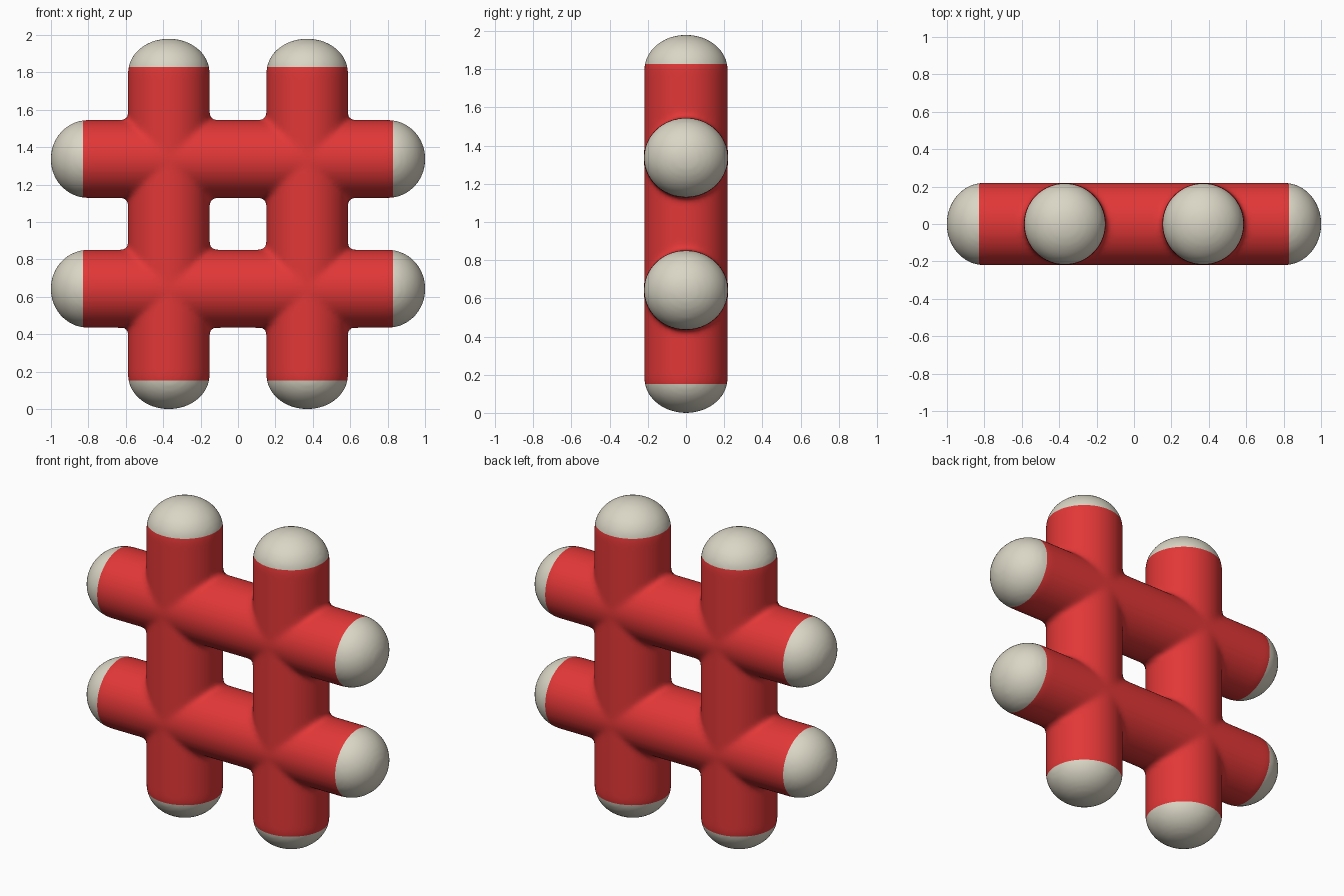
import bpy, bmesh, math
from mathutils import Vector

if "Cube" in bpy.data.objects:
    bpy.data.objects.remove(bpy.data.objects["Cube"])

MID_Z = 0.99                 # height of the lattice centre
SEGMENTS, RINGS = 64, 10


def material(name, colour):
    mat = bpy.data.materials.new(name)
    mat.diffuse_color = (*colour, 1)
    mat.use_nodes = True
    mat.node_tree.nodes["Principled BSDF"].inputs["Base Color"].default_value = mat.diffuse_color
    return mat


red = material("red", (0.76, 0.038, 0.038))
cream = material("cream", (0.70, 0.67, 0.56))


def bar(name, centre, half_length, dome, rad_a, rad_y, upright):
    """Round bar with an ellipsoidal dome on each end."""
    steps = [i * math.pi / 2 / RINGS for i in range(1, RINGS + 1)]
    half = [(half_length - dome + dome * math.cos(t), math.sin(t)) for t in steps]
    profile = half + [(-h, r) for h, r in reversed(half)]

    def place(along, a, y):
        p = Vector((a, y, along)) if upright else Vector((along, y, a))
        return p + Vector(centre)

    bm = bmesh.new()
    rings = []
    for h, r in profile:
        ring = []
        for k in range(SEGMENTS):
            t = 2 * math.pi * k / SEGMENTS
            ring.append(bm.verts.new(place(h, r * rad_a * math.cos(t), r * rad_y * math.sin(t))))
        rings.append(ring)
    for lower, upper in zip(rings, rings[1:]):
        for k in range(SEGMENTS):
            n = (k + 1) % SEGMENTS
            bm.faces.new((lower[k], lower[n], upper[n], upper[k]))
    for ring, end in ((rings[0], half_length), (rings[-1], -half_length)):
        tip = bm.verts.new(place(end, 0, 0))
        for k in range(SEGMENTS):
            bm.faces.new((tip, ring[k], ring[(k + 1) % SEGMENTS]))
    bmesh.ops.recalc_face_normals(bm, faces=bm.faces)
    mesh = bpy.data.meshes.new(name)
    bm.to_mesh(mesh)
    bm.free()
    obj = bpy.data.objects.new(name, mesh)
    bpy.context.collection.objects.link(obj)
    return obj


# Two upright bars and two level bars
bars = []
for s in (-1, 1):
    bars.append(bar("upright_bar", (s * 0.37, 0, MID_Z), 0.991, 0.183, 0.219, 0.219, True))
for s in (-1, 1):
    bars.append(bar("level_bar", (0, 0, MID_Z + s * 0.347), 1.002, 0.20, 0.209, 0.221, False))

# Weld the bars and soften the joints into small fillets
lattice = bars[0]
lattice.name = "lattice"
for other in bars[2:] + bars[1:2]:
    mod = lattice.modifiers.new("union", 'BOOLEAN')
    mod.operation = 'UNION'
    mod.solver = 'EXACT'
    mod.object = other
remesh = lattice.modifiers.new("remesh", 'REMESH')
remesh.mode = 'VOXEL'
remesh.voxel_size = 0.016
smooth = lattice.modifiers.new("fillet", 'SMOOTH')
smooth.factor = 0.5
smooth.iterations = 5
graph = bpy.context.evaluated_depsgraph_get()
welded = bpy.data.meshes.new_from_object(lattice.evaluated_get(graph))
lattice.modifiers.clear()
lattice.data = welded
for other in bars[1:]:
    bpy.data.objects.remove(other)

# Material slots come first so that the face indices below are kept
welded.materials.clear()
welded.materials.append(red)
welded.materials.append(cream)

# Cut clean cap borders and colour the bar ends
CAP_X, CAP_Z = 0.828, 0.838
bm = bmesh.new()
bm.from_mesh(welded)
for s in (-1, 1):
    for co, no in (((s * CAP_X, 0, 0), (1, 0, 0)), ((0, 0, MID_Z + s * CAP_Z), (0, 0, 1))):
        bmesh.ops.bisect_plane(bm, geom=bm.verts[:] + bm.edges[:] + bm.faces[:],
                               dist=0.0005, plane_co=co, plane_no=no)
for face in bm.faces:
    c = face.calc_center_median()
    face.material_index = int(abs(c.x) > CAP_X or abs(c.z - MID_Z) > CAP_Z)
    face.smooth = True
# Rest the lowest point on the ground
low = min(v.co.z for v in bm.verts)
bmesh.ops.translate(bm, verts=bm.verts, vec=(0, 0, -low))
bm.to_mesh(welded)
bm.free()
